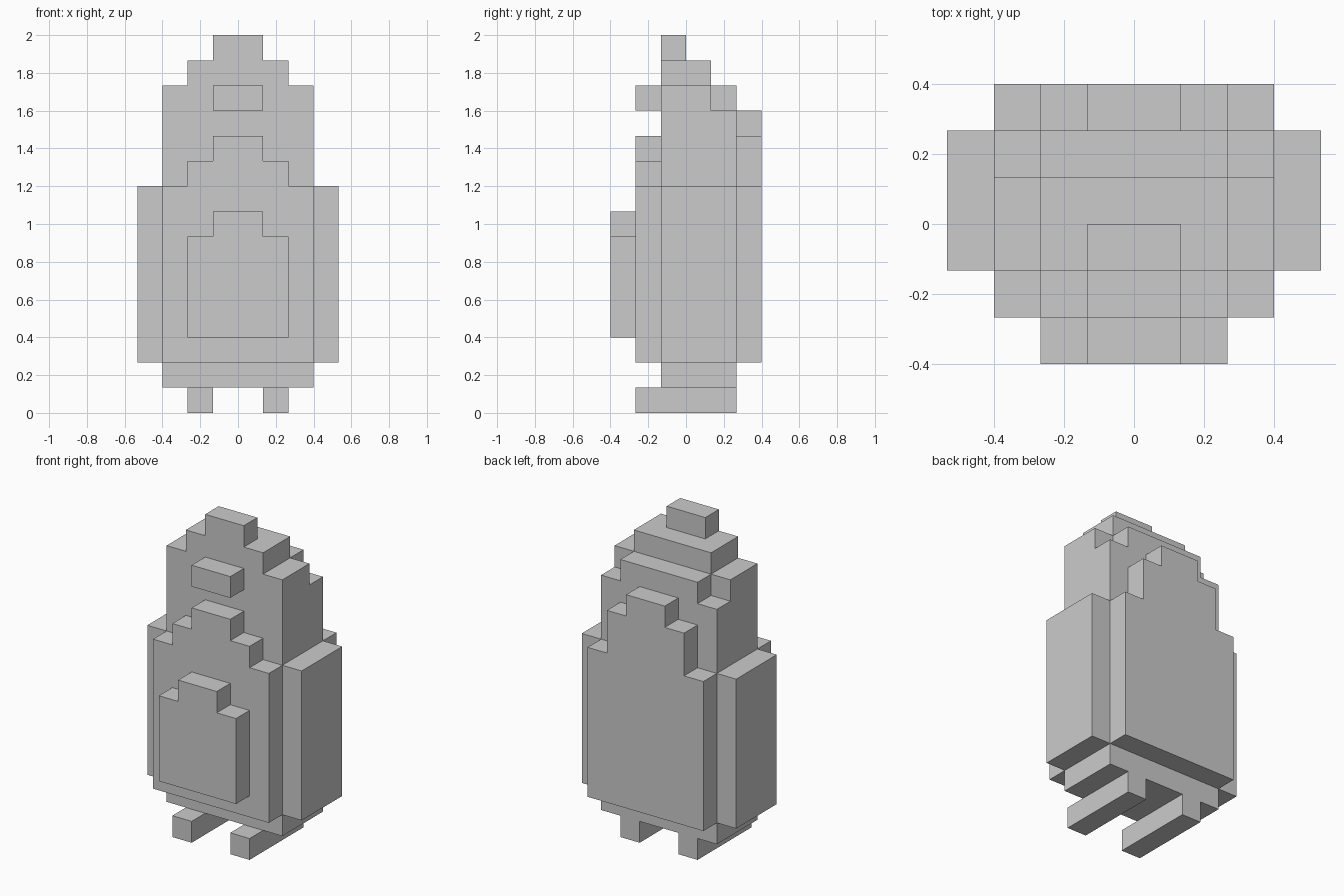
import bpy, bmesh

if "Cube" in bpy.data.objects:
    bpy.data.objects.remove(bpy.data.objects["Cube"])

U = 2 / 15  # one voxel; all sizes below are in voxels


def prism(name, pts, lo, hi, axis="y"):
    """Extrude a flat profile along y (profile is x,z) or along x (profile is y,z)."""
    bm = bmesh.new()
    place = (lambda a, b, t: (a, t, b)) if axis == "y" else (lambda a, b, t: (t, a, b))
    face = bm.faces.new([bm.verts.new([c * U for c in place(a, b, lo)]) for a, b in pts])
    new = bmesh.ops.extrude_face_region(bm, geom=[face])["geom"]
    verts = [g for g in new if isinstance(g, bmesh.types.BMVert)]
    step = (hi - lo) * U
    bmesh.ops.translate(bm, verts=verts, vec=(0, step, 0) if axis == "y" else (step, 0, 0))
    bmesh.ops.recalc_face_normals(bm, faces=bm.faces)
    mesh = bpy.data.meshes.new(name)
    bm.to_mesh(mesh)
    bm.free()
    ob = bpy.data.objects.new(name, mesh)
    bpy.context.collection.objects.link(ob)
    return ob


def box(name, x, y, z):
    return prism(name, [(x[0], z[0]), (x[1], z[0]), (x[1], z[1]), (x[0], z[1])], *y)


def stepped(name, bottom, tiers, y):
    """Symmetric slab whose outline steps inward: tiers are (half width, top)."""
    right, z = [], bottom
    for half, top in tiers:
        right += [(half, z), (half, top)]
        z = top
    return prism(name, right + [(-a, b) for a, b in reversed(right)], *y)


def cut(target, cutter):
    """Subtract the cutter, then discard it."""
    cutter.hide_render = True
    mod = target.modifiers.new("cut", "BOOLEAN")
    mod.operation, mod.solver, mod.object = "DIFFERENCE", "EXACT", cutter
    bpy.context.view_layer.objects.active = target
    bpy.ops.object.modifier_apply(modifier=mod.name)
    bpy.data.objects.remove(cutter)


# Torso and head in one piece, stepped down toward the back
torso = stepped("torso_and_head", 1, [(3, 13), (2, 14), (1, 15)], (-1, 2))
cut(torso, prism("crown_cutter", [(0, 16), (0, 14), (1, 14), (1, 13), (3, 13), (3, 16)], -5, 5, "x"))
for s in (-1, 1):
    cut(torso, box("nape_cutter", sorted((2 * s, 5 * s)), (1, 3), (12, 17)))

# Layered front and back panels
stepped("chest", 2, [(3, 9), (2, 10), (1, 11)], (-2, -1))
stepped("belly_patch", 3, [(2, 7), (1, 8)], (-3, -2))
stepped("back_panel", 2, [(3, 9), (2, 11), (1, 12)], (2, 3))

# Beak
box("beak", (-1, 1), (-2, -1), (12, 13))

# Mirrored wings and feet
for side, s in (("left", -1), ("right", 1)):
    box(side + "_wing", sorted((3 * s, 4 * s)), (-1, 2), (2, 9))
    box(side + "_foot", sorted((1 * s, 2 * s)), (-2, 2), (0, 1))
